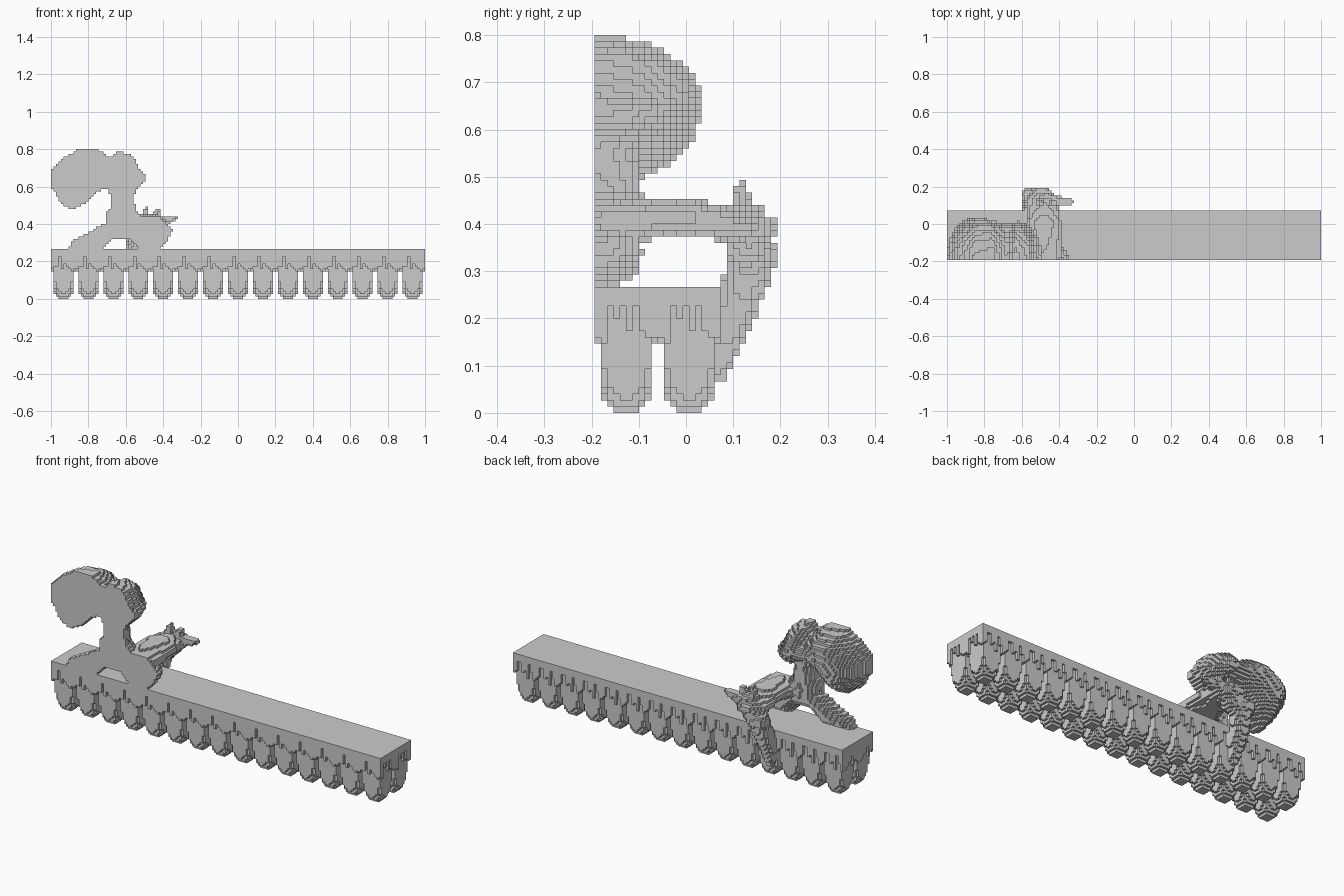
import bpy, math, random
from mathutils import Vector

if "Cube" in bpy.data.objects:
    bpy.data.objects.remove(bpy.data.objects["Cube"])

random.seed(4)
V = 2 / 150                         # voxel edge
ORIGIN = Vector((-1, -14.5 * V, 0))
Y0 = ORIGIN.y


def centre(c):
    return ORIGIN + Vector((c[0] + .5, c[1] + .5, c[2] + .5)) * V


def voxel_object(name, cells):
    """Mesh made of the exposed faces of a set of voxels."""
    verts, faces, index = [], [], {}
    for c in cells:
        for axis in range(3):
            for side in (0, 1):
                n = list(c)
                n[axis] += 1 if side else -1
                if tuple(n) in cells:
                    continue
                a, b = (axis + 1) % 3, (axis + 2) % 3
                face = []
                for da, db in ((0, 0), (1, 0), (1, 1), (0, 1)):
                    p = list(c)
                    p[axis] += side
                    p[a] += da
                    p[b] += db
                    p = tuple(p)
                    if p not in index:
                        index[p] = len(verts)
                        verts.append(ORIGIN + Vector(p) * V)
                    face.append(index[p])
                faces.append(face if side else face[::-1])
    me = bpy.data.meshes.new(name)
    me.from_pydata(verts, [], faces)
    ob = bpy.data.objects.new(name, me)
    bpy.context.collection.objects.link(ob)
    return ob


def inside_distance(x, z, poly):
    """Distance to the outline, or -1 when outside."""
    inside, best = False, 9
    for (x1, z1), (x2, z2) in zip(poly, poly[1:] + poly[:1]):
        if (z1 > z) != (z2 > z) and x < (x2 - x1) * (z - z1) / (z2 - z1) + x1:
            inside = not inside
        dx, dz = x2 - x1, z2 - z1
        t = max(0, min(1, ((x - x1) * dx + (z - z1) * dz) / (dx * dx + dz * dz)))
        best = min(best, math.hypot(x - x1 - t * dx, z - z1 - t * dz))
    return best if inside else -1


def inflate(poly, edge, depth):
    """Half-relief: front outline flat at the front, domed to the back."""
    cells = set()
    for i in range(0, 60):
        for k in range(18, 60):
            p = centre((i, 0, k))
            d = inside_distance(p.x, p.z, poly)
            if d < 0:
                continue
            h = depth * math.sqrt(1 - (1 - min(d / edge, 1)) ** 2)
            for j in range(max(1, round(h / V))):
                cells.add((i, j, k))
    return cells


def limb(path, squash=1.0):
    """Tapered limb through (x, y, z, radius) points; squash flattens z."""
    cells = set()
    for i in range(20, 55):
        for j in range(29):
            for k in range(4, 37):
                p = centre((i, j, k))
                for a, b in zip(path, path[1:]):
                    s, e = Vector(a[:3]), Vector(b[:3])
                    t = max(0, min(1, (p - s).dot(e - s) / (e - s).length_squared))
                    d = p - s.lerp(e, t)
                    d.z /= squash
                    if d.length < a[3] + (b[3] - a[3]) * t:
                        cells.add((i, j, k))
                        break
    return cells


# Ground tile: rounded earth pillar, flat grass top, dripping grass rim
tile = set()
toe_radius = [2.3, 3.1, 3.7, 4.2, 4.4, 4.7, 4.8]
for i in range(10):
    for j in range(10):
        u, v = abs(i - 4.5), abs(j - 4.5)
        if max(u, v) < 4:
            low = next((k for k, r in enumerate(toe_radius) if math.hypot(u, v) < r), 7)
        else:
            low = random.choice((11, 12, 13, 13, 14, 15, 17))
        tile.update((i, j, k) for k in range(low, 20))

platform = {(i + 10 * a, j + 10 * b, k)
            for a in range(15) for b in range(2) for i, j, k in tile}
voxel_object("grass_platform", platform)

# Crown
crown = inflate([(-1, .6), (-1, .68), (-.95, .74), (-.86, .795), (-.75, .8), (-.68, .75),
                 (-.64, .79), (-.56, .76), (-.52, .68), (-.487, .65), (-.51, .61),
                 (-.58, .555), (-.63, .59), (-.7, .6), (-.76, .57), (-.82, .51),
                 (-.9, .475), (-.95, .52)], .14, .225)

# Trunk and the two front roots
trunk = inflate([(-.72, .62), (-.68, .55), (-.685, .49), (-.71, .44), (-.7, .41), (-.79, .36),
                 (-.87, .32), (-.92, .26), (-.74, .26), (-.67, .32), (-.58, .325),
                 (-.52, .26), (-.43, .26), (-.37, .32), (-.35, .37), (-.4, .41),
                 (-.49, .42), (-.55, .48), (-.56, .55), (-.53, .62)], .07, .1)

# Wide branch reaching over to the back
branch = limb([(-.49, -.16, .40, .11), (-.48, .0, .415, .09), (-.49, .11, .395, .085)], .42)

# Root curling down the back edge
back_root = limb([(-.47, .125, .40, .05), (-.54, .14, .33, .05), (-.56, .115, .24, .045),
                  (-.56, .085, .17, .04), (-.56, .07, .09, .022)])

# Twigs and knobs at the back
twigs = limb([(-.47, .125, .41, .04), (-.34, .12, .43, .014)])
twigs |= limb([(-.5, .12, .41, .035), (-.49, .115, .475, .014)])
twigs |= limb([(-.47, .12, .41, .03), (-.43, .115, .47, .014)])
twigs |= limb([(-.5, .13, .36, .05), (-.57, .155, .34, .036)])

voxel_object("tree", (crown | trunk | branch | back_root | twigs) - platform)
